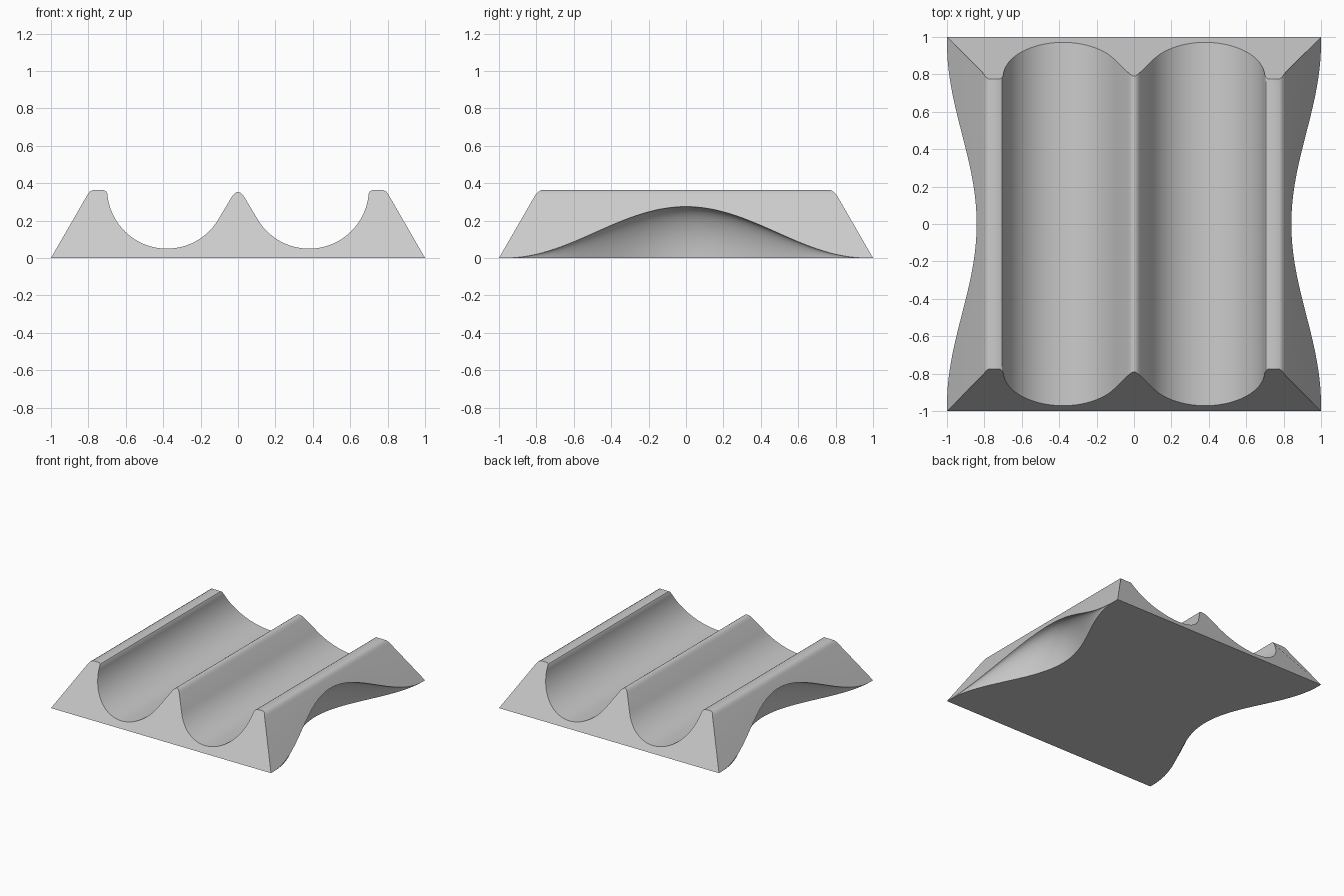
import bpy, bmesh
from math import sin, cos, pi, radians

default = bpy.data.objects.get("Cube")
if default:
    bpy.data.objects.remove(default, do_unlink=True)

SLOPE = 0.577              # inward lean of all four sides
TOP = 0.363
SHOULDER = 0.335           # height where the top rounding starts
STATIONS, CUT_STEPS, ARC_STEPS = 64, 10, 28


def end_y(z):
    """Half depth at height z, with the top edge rounded off."""
    over = max(0, z - SHOULDER) / (TOP - SHOULDER)
    return 1 - SLOPE * z - 0.016 * over ** 2


def bell(y):
    return cos(pi / 2 * min(1, abs(y) / 0.97)) ** 2


# Half profile of the top: centre ridge, round trough, outer rail
half_top = [(0, 0.353), (0.010, 0.351), (0.022, 0.342), (0.034, 0.326)]
for i in range(ARC_STEPS + 1):
    a = radians(-151 + 147 * i / ARC_STEPS)
    half_top.append((0.38 + 0.32 * cos(a), 0.37 + 0.32 * sin(a)))
half_top += [(0.705, 0.357), (0.717, TOP), (0.778, TOP), (0.793, 0.355),
             (1 - SLOPE * SHOULDER, SHOULDER)]


def side_cut(t):
    """Hollow under the sloping side, from its upper rim to the base."""
    rim_z = 0
    for _ in range(8):
        rim_z = 0.275 * bell(t * end_y(rim_z))
    rim_x = 1 - SLOPE * rim_z
    base_x = 1 - 0.3 * bell(t)
    points = []
    for i in range(CUT_STEPS + 1):
        a = pi / 2 * (1 - i / CUT_STEPS)
        points.append((base_x + (rim_x - base_x) * (1 - cos(a)), rim_z * sin(a)))
    return points


# Loft the cross-section from front to back
bm = bmesh.new()
rings = []
for s in range(STATIONS + 1):
    t = 2 * s / STATIONS - 1
    half = half_top + side_cut(t)
    section = [(-x, z) for x, z in reversed(half[1:])] + half
    rings.append([bm.verts.new((x, t * end_y(z), z)) for x, z in section])

for a, b in zip(rings, rings[1:]):
    for i in range(len(a)):
        j = (i + 1) % len(a)
        bm.faces.new((a[i], a[j], b[j], b[i]))
bm.faces.new(rings[0])
bm.faces.new(rings[-1])
bmesh.ops.remove_doubles(bm, verts=bm.verts, dist=0.00005)
bmesh.ops.recalc_face_normals(bm, faces=bm.faces)

mesh = bpy.data.meshes.new("double_trough_rest")
bm.to_mesh(mesh)
bm.free()
rest = bpy.data.objects.new("double_trough_rest", mesh)
bpy.context.collection.objects.link(rest)

# Plain grey material
grey = bpy.data.materials.new("light_grey")
grey.use_nodes = True
colour = (0.6, 0.6, 0.6, 1)
grey.diffuse_color = colour
grey.node_tree.nodes["Principled BSDF"].inputs["Base Color"].default_value = colour
mesh.materials.append(grey)

bpy.ops.object.select_all(action='DESELECT')
rest.select_set(True)
bpy.context.view_layer.objects.active = rest
bpy.ops.object.shade_smooth_by_angle(angle=radians(30))
